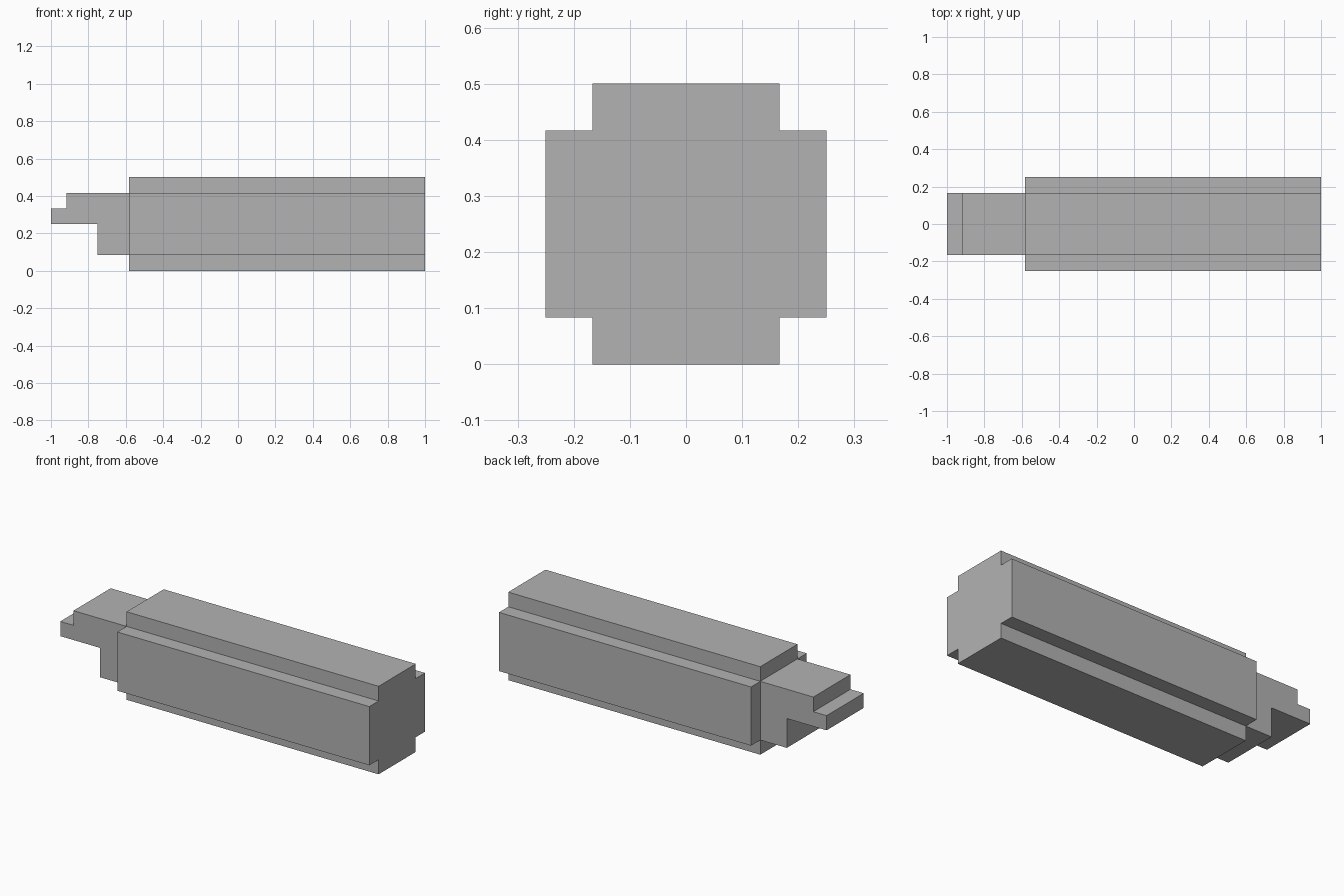
import bpy
import bmesh
from mathutils import Vector

cube = bpy.data.objects.get("Cube")
if cube:
    bpy.data.objects.remove(cube, do_unlink=True)

U = 1 / 12  # block unit that every dimension is a multiple of

grey = bpy.data.materials.new("plain_grey")
grey.use_nodes = True
colour = (0.45, 0.45, 0.45, 1)
grey.diffuse_color = colour
grey.node_tree.nodes["Principled BSDF"].inputs["Base Color"].default_value = colour


def extrude_profile(name, points, offset):
    """Make a flat-faced solid by sweeping a closed profile along offset."""
    bm = bmesh.new()
    face = bm.faces.new([bm.verts.new(Vector(p) * U) for p in points])
    swept = bmesh.ops.extrude_face_region(bm, geom=[face])["geom"]
    verts = [v for v in swept if isinstance(v, bmesh.types.BMVert)]
    bmesh.ops.translate(bm, verts=verts, vec=Vector(offset) * U)
    bmesh.ops.recalc_face_normals(bm, faces=bm.faces)
    mesh = bpy.data.meshes.new(name)
    bm.to_mesh(mesh)
    bm.free()
    mesh.materials.append(grey)
    obj = bpy.data.objects.new(name, mesh)
    bpy.context.collection.objects.link(obj)
    return obj


# Long body: square section with a notch at each corner
section = [(-2, 0), (2, 0), (2, 1), (3, 1), (3, 5), (2, 5),
           (2, 6), (-2, 6), (-2, 5), (-3, 5), (-3, 1), (-2, 1)]
extrude_profile("body", [(-7, y, z) for y, z in section], (19, 0, 0))

# Stepped end block with a thin lip
side = [(-7, 1), (-9, 1), (-9, 3), (-12, 3), (-12, 4), (-11, 4), (-11, 5), (-7, 5)]
extrude_profile("stepped_end", [(x, -2, z) for x, z in side], (0, 4, 0))
